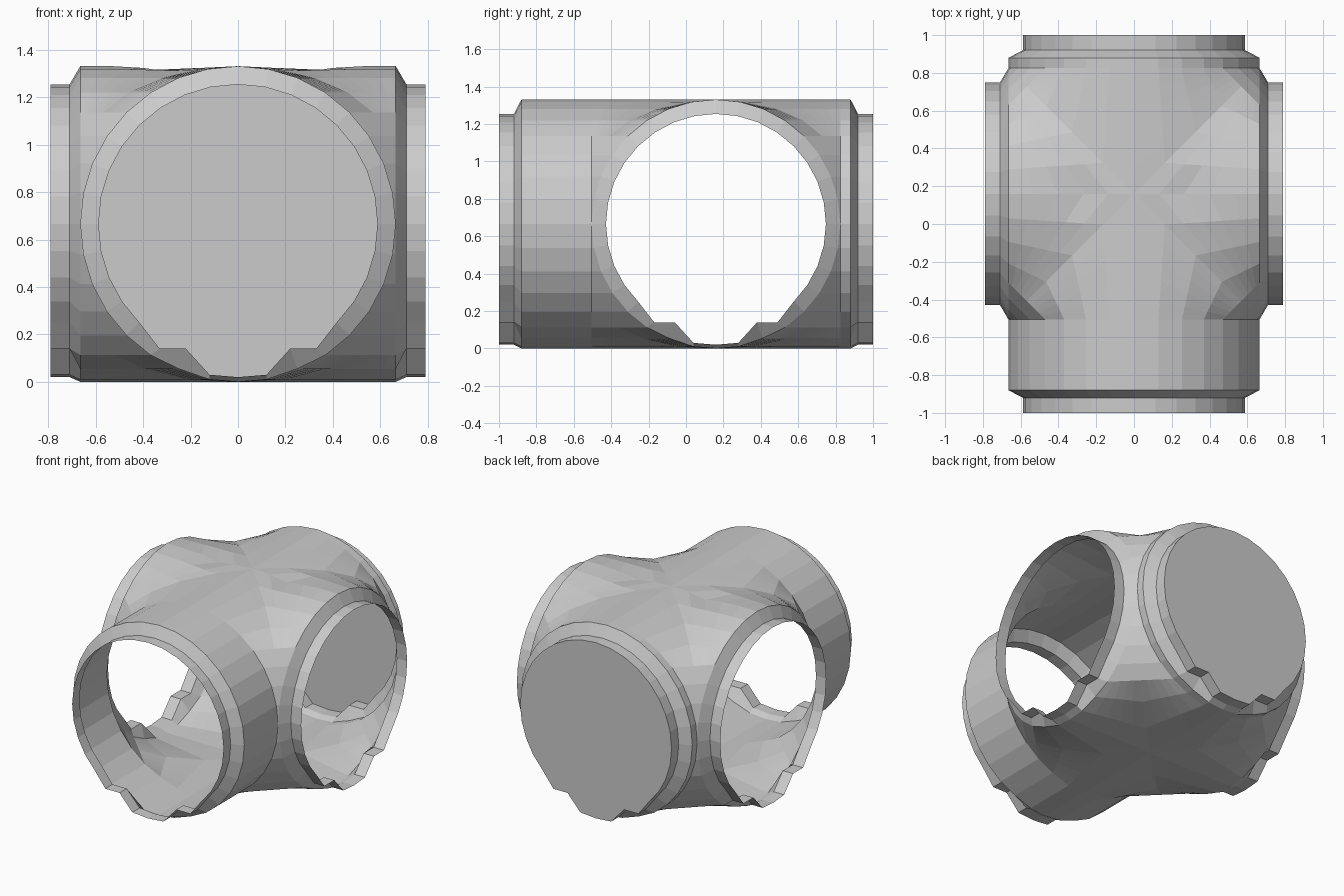
import bpy, bmesh
from math import sin, cos, radians
from mathutils import Vector

if "Cube" in bpy.data.objects:
    bpy.data.objects.remove(bpy.data.objects["Cube"])

R, RE, CZ, CY = 0.665, 0.588, 0.666, 0.16
STEP = 11.25

# Half cross-sections (offset, height), top to bottom: 32-gon arc plus the lower channel
def arc(r, n):
    return [(r * sin(radians(STEP * i)), CZ + r * cos(radians(STEP * i))) for i in range(n)]

BODY = arc(R, 14) + [(0.25, 0.055), (0.12, 0.01), (0, 0)]
END = arc(RE, 13) + [(0.33, 0.14), (0.22, 0.14), (0.12, 0.03), (0, 0.02)]
BLEND = [(i / 4) ** 1.5 for i in range(4)] + [1] * 10 + [0.7, 0.35, 0]

bm = bmesh.new()

def skin(rows):
    grid = [[bm.verts.new(p) for p in row] for row in rows]
    for a, b in zip(grid, grid[1:]):
        for j in range(len(a) - 1):
            bm.faces.new((a[j], a[j + 1], b[j + 1], b[j]))

def full(half):
    return half + [(-u, z) for u, z in half[-2::-1]]

# Sleeve arm: stations of (distance, profile), placed along x or y
def arm(axis, stations, cap=False):
    rows = []
    for d, half in stations:
        rows.append([(u, d, z) if axis == 'y' else (d, CY + u, z) for u, z in full(half)])
    skin(rows)
    if cap:
        bm.faces.new([bm.verts.new(p) for p in rows[-1][:-1]])

arm('y', [(CY - R, BODY), (-0.88, BODY), (-0.92, END), (-1, END)])
arm('y', [(CY + R, BODY), (0.88, BODY), (0.92, END), (1, END)], cap=True)
for s in (-1, 1):
    arm('x', [(s * R, BODY), (s * 0.71, END), (s * 0.79, END)])

# Hub: quarter patches, straight across each corner and blending to crossed ridges
def dip(x, y, z):
    if z < 1.0:
        return z
    return z - 0.027 * max(0, 1 - abs(abs(x) - 0.27) / 0.18) * max(0, 1 - abs(y) / 0.2)

N = 5
for sx in (-1, 1):
    for sy in (-1, 1):
        rows = []
        for (u, z), w in zip(BODY, BLEND):
            A, C, B = Vector((u, R)), Vector((u, u)), Vector((R, u))
            row = []
            for k in range(2 * N + 1):
                bend = A.lerp(C, k / N) if k <= N else C.lerp(B, k / N - 1)
                p = bend.lerp(A.lerp(B, k / (2 * N)), w)
                row.append((sx * p.x, CY + sy * p.y, dip(p.x, p.y, z)))
            rows.append(row)
        skin(rows)

bmesh.ops.remove_doubles(bm, verts=bm.verts, dist=0.0005)
bmesh.ops.dissolve_degenerate(bm, edges=bm.edges, dist=0.0001)
bmesh.ops.recalc_face_normals(bm, faces=bm.faces)

mesh = bpy.data.meshes.new("pipe_junction")
bm.to_mesh(mesh)
bm.free()
bpy.context.collection.objects.link(bpy.data.objects.new("pipe_junction", mesh))
